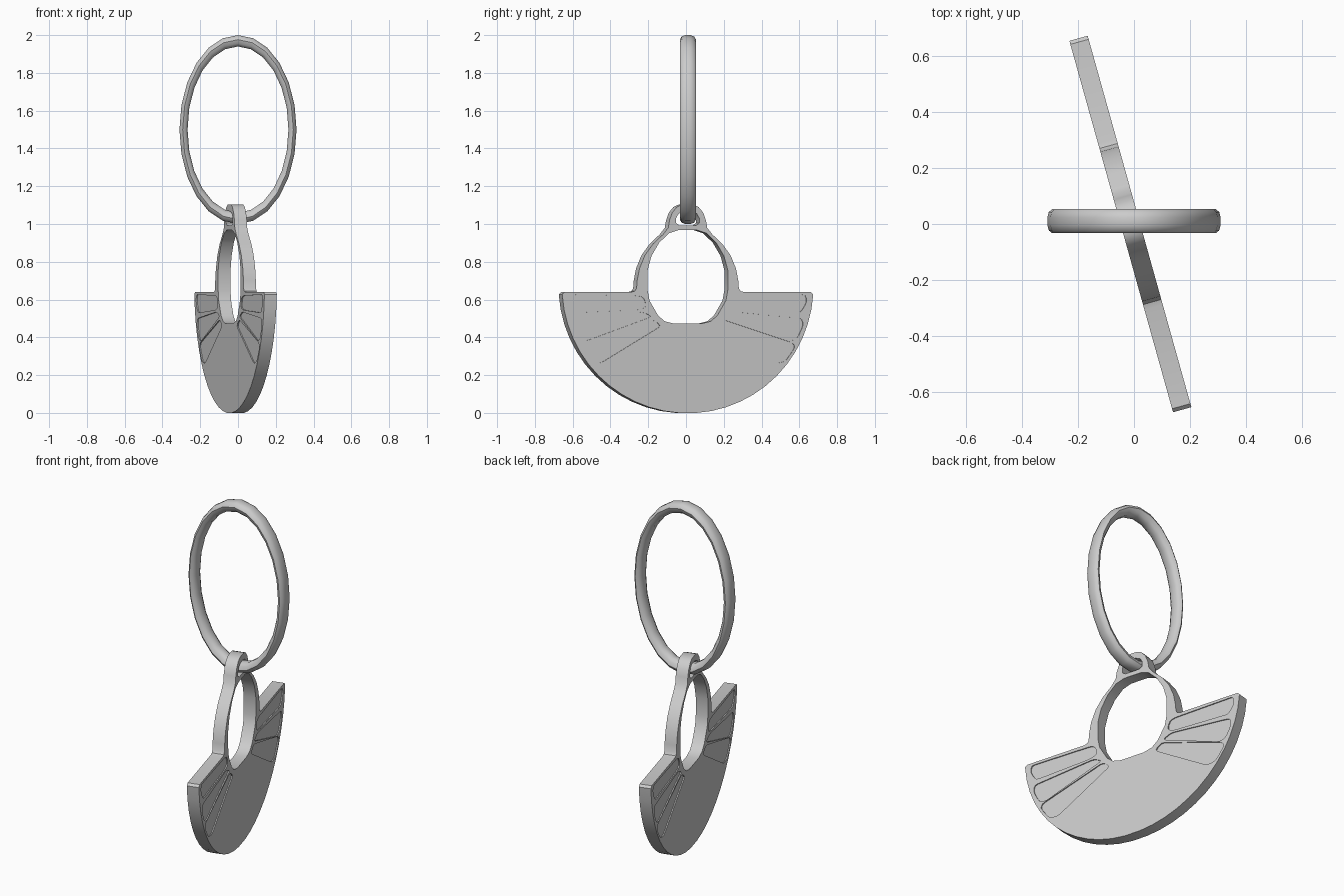
import bpy, bmesh, math

if "Cube" in bpy.data.objects:
    bpy.data.objects.remove(bpy.data.objects["Cube"])

ANGLE = math.radians(105.6)   # the plate hangs turned about z
T = 0.034                     # half thickness of the plate
DEPTH = 0.006                 # depth of the petal panels


def finish(bm, name):
    bmesh.ops.recalc_face_normals(bm, faces=bm.faces)
    me = bpy.data.meshes.new(name)
    bm.to_mesh(me)
    bm.free()
    ob = bpy.data.objects.new(name, me)
    bpy.context.collection.objects.link(ob)
    return ob


def loop(bm, pts, n):
    return [bm.verts.new((u, n, z)) for u, z in pts]


def wall(bm, a, b):
    for i in range(len(a)):
        j = (i + 1) % len(a)
        bm.faces.new((a[i], a[j], b[j], b[i]))


def mirrored(half, k=1.0):
    # closed outline from its +u half
    return [(u * k, z) for u, z in half] + [(-u * k, z) for u, z in reversed(half)]


def rounded(pts, r=0.02):
    # replace each corner by a short quadratic curve
    out = []
    for i, (x, z) in enumerate(pts):
        ends = []
        for qx, qz in (pts[i - 1], pts[(i + 1) % len(pts)]):
            d = math.hypot(qx - x, qz - z)
            f = min(r / d, 0.45)
            ends.append((x + (qx - x) * f, z + (qz - z) * f))
        (ax, az), (bx, bz) = ends
        for t in (0, 0.5, 1):
            out.append(((1 - t) ** 2 * ax + 2 * t * (1 - t) * x + t * t * bx,
                        (1 - t) ** 2 * az + 2 * t * (1 - t) * z + t * t * bz))
    return out


def smooth(ob, deg):
    bpy.ops.object.select_all(action='DESELECT')
    ob.select_set(True)
    bpy.context.view_layer.objects.active = ob
    bpy.ops.object.shade_smooth_by_angle(angle=math.radians(deg))


# half-round fan plate with collar and hanging lug
arc = [(0.692 * math.sin(a), max(0, 0.673 - 0.675 * math.cos(a)))
       for a in (math.radians(4 + i * 82.0 / 12) for i in range(13))]
arc[-1] = (0.69, 0.628)
collar = [(0.677, 0.64), (0.31, 0.64), (0.29, 0.645), (0.281, 0.66), (0.278, 0.70),
          (0.265, 0.765), (0.235, 0.835), (0.19, 0.895), (0.135, 0.945), (0.107, 0.98),
          (0.10, 1.02), (0.085, 1.06), (0.06, 1.09), (0.03, 1.103)]
hole = mirrored([(0.07, 0.472), (0.12, 0.485), (0.155, 0.515), (0.20, 0.595), (0.21, 0.65),
                 (0.21, 0.755), (0.19, 0.83), (0.15, 0.90), (0.10, 0.95), (0.05, 0.967)], 1.05)
eye = mirrored([(0.045, 0.992), (0.064, 1.005), (0.064, 1.03), (0.05, 1.055), (0.02, 1.067)])
petals = [
    [(0.225, 0.56), (0.27, 0.545), (0.62, 0.53), (0.655, 0.585), (0.65, 0.626), (0.27, 0.62), (0.24, 0.61)],
    [(0.195, 0.51), (0.56, 0.38), (0.60, 0.39), (0.635, 0.46), (0.63, 0.50), (0.25, 0.535)],
    [(0.145, 0.46), (0.48, 0.262), (0.535, 0.27), (0.59, 0.345), (0.58, 0.37), (0.19, 0.495)],
]

bm = bmesh.new()
through = [mirrored(arc + collar), hole, eye]
sides = {}
for s in (1, -1):
    edges = []

    def rim(vs):
        for i in range(len(vs)):
            edges.append(bm.edges.new((vs[i - 1], vs[i])))

    sides[s] = [loop(bm, pts, s * T) for pts in through]
    for vs in sides[s]:
        rim(vs)
    inner = []
    for p in petals:
        for m in (1, -1):
            shape = rounded([(m * u, z) for u, z in p])
            top = loop(bm, shape, s * T)
            rim(top)
            inner.append((top, loop(bm, shape, s * (T - DEPTH))))
    # face sheet with openings, then the sunk panels
    bmesh.ops.triangle_fill(bm, edges=edges, use_beauty=True, normal=(0, s, 0))
    for top, low in inner:
        wall(bm, top, low)
        bm.faces.new(low)
for a, b in zip(sides[1], sides[-1]):
    wall(bm, a, b)
plate = finish(bm, "fan_plate")
plate.rotation_euler[2] = ANGLE
plate.location.x = -0.013
smooth(plate, 30)

# oval hanging ring, section given as (inner-to-outer fraction, depth)
section = [(0, -0.018), (0.25, -0.036), (0.6, -0.043), (0.88, -0.033), (1, -0.014),
           (1, 0.014), (0.88, 0.033), (0.6, 0.043), (0.25, 0.036), (0, 0.018)]
SEG, N = 24, len(section)
bm = bmesh.new()
loops = []
for i in range(SEG):
    a = 2 * math.pi * i / SEG
    loops.append([bm.verts.new(((0.267 + 0.043 * f) * math.cos(a), 0.01 + y,
                                1.5 + (0.44 + 0.06 * f) * math.sin(a))) for f, y in section])
for i in range(SEG):
    p, q = loops[i], loops[(i + 1) % SEG]
    for k in range(N):
        m = (k + 1) % N
        bm.faces.new((p[k], p[m], q[m], q[k]))
ring = finish(bm, "hanging_ring")
smooth(ring, 40)
